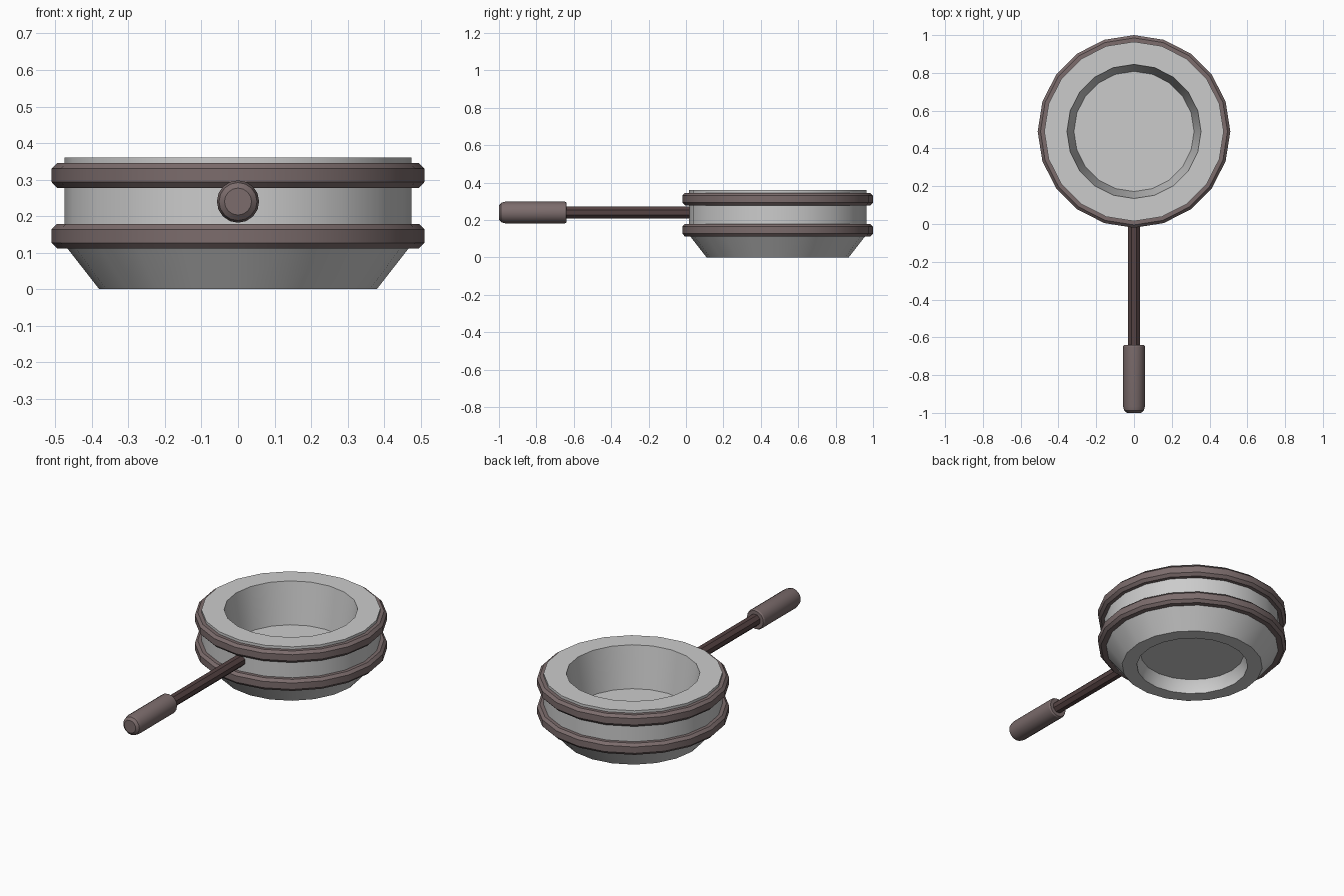
import bpy, bmesh
from math import sin, cos, pi, radians
from mathutils import Matrix

if "Cube" in bpy.data.objects:
    bpy.data.objects.remove(bpy.data.objects["Cube"])


def material(name, rgb):
    m = bpy.data.materials.new(name)
    m.diffuse_color = (*rgb, 1)
    m.use_nodes = True
    m.node_tree.nodes["Principled BSDF"].inputs["Base Color"].default_value = m.diffuse_color
    return m


def lathe(name, profile, sides, matrix, mat=None, closed=False, turn=0.0, smooth=True):
    """Revolve (radius, height) points around z, then place with matrix."""
    bm = bmesh.new()
    rings = []
    for r, z in profile:
        if r == 0:
            rings.append([bm.verts.new((0, 0, z))] * sides)
        else:
            rings.append([bm.verts.new((r * cos(turn + 2 * pi * i / sides),
                                        r * sin(turn + 2 * pi * i / sides), z))
                          for i in range(sides)])
    pairs = list(zip(rings, rings[1:]))
    if closed:
        pairs.append((rings[-1], rings[0]))
    for a, b in pairs:
        for i in range(sides):
            j = (i + 1) % sides
            bm.faces.new(list(dict.fromkeys((a[i], a[j], b[j], b[i]))))
    bmesh.ops.recalc_face_normals(bm, faces=bm.faces)
    bm.transform(matrix)
    mesh = bpy.data.meshes.new(name)
    bm.to_mesh(mesh)
    bm.free()
    ob = bpy.data.objects.new(name, mesh)
    bpy.context.collection.objects.link(ob)
    if mat:
        mesh.materials.append(mat)
    if smooth:
        bpy.ops.object.select_all(action='DESELECT')
        ob.select_set(True)
        bpy.context.view_layer.objects.active = ob
        bpy.ops.object.shade_smooth_by_angle(angle=radians(30))
    return ob


band_mat = material("band_brown", (0.20, 0.15, 0.15))
rod_mat = material("rod_brown", (0.09, 0.055, 0.055))
CY = 0.49

# Cup body: recessed foot, flared base, straight wall, tapering bowl
lathe("cup_body", [(0, 0.075), (0.28, 0.075), (0.30, 0.03), (0.30, 0), (0.38, 0),
                   (0.475, 0.122), (0.475, 0.36), (0.355, 0.36), (0.318, 0.12), (0, 0.12)],
      20, Matrix.Translation((0, CY, 0)))

# Two chamfered bands around the wall
for name, z in (("lower_band", 0.145), ("upper_band", 0.311)):
    lathe(name, [(0.46, -0.034), (0.495, -0.034), (0.51, -0.018), (0.51, 0.019),
                 (0.495, 0.034), (0.46, 0.034)],
          20, Matrix.Translation((0, CY, z)), band_mat, closed=True)

# Handle: profile height runs toward the front (-y)
forward = Matrix.Translation((0, 0, 0.24)) @ Matrix.Rotation(pi / 2, 4, 'X')
lathe("handle_rod", [(0, -0.04), (0.034, -0.04), (0.034, 0.66), (0, 0.66)],
      8, forward, rod_mat, turn=pi / 8, smooth=False)
lathe("handle_grip", [(0, 0.64), (0.053, 0.64), (0.058, 0.648), (0.058, 0.965),
                      (0.052, 0.988), (0.037, 1.0), (0, 1.0)],
      16, forward, band_mat)
